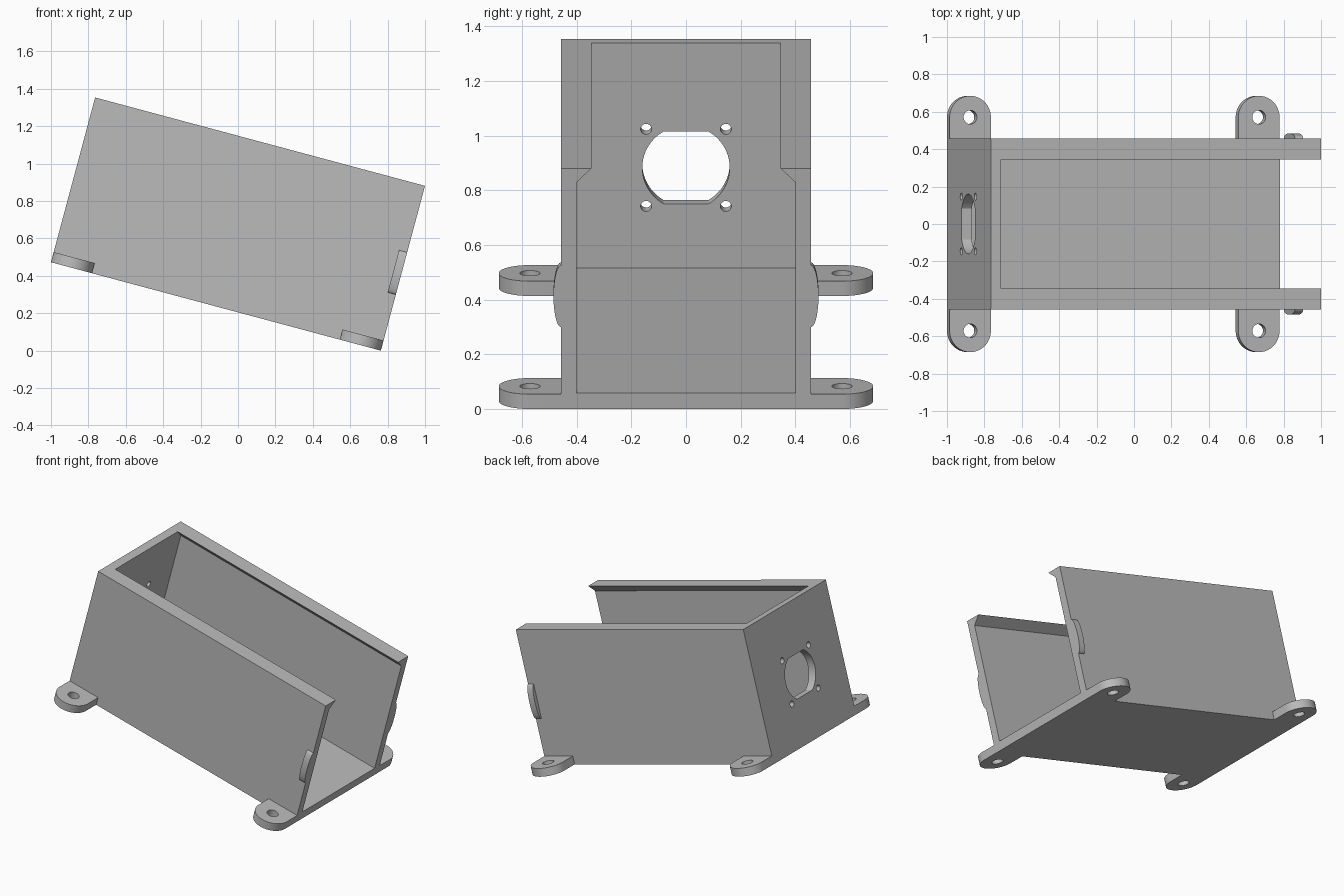
import bpy, bmesh
from math import sin, cos, pi, radians, asin

if "Cube" in bpy.data.objects:
    bpy.data.objects.remove(bpy.data.objects["Cube"], do_unlink=True)

# Box dimensions in its own untilted frame: x along the length, z from the floor up
TILT = radians(15)
LENGTH, HEIGHT, HALF_W = 1.826, 0.912, 0.457
WALL, FLOOR = 0.056, 0.06
TAB_R, TAB_HOLE = 0.114, 0.037
PORT_Z, PORT_R, PORT_FLAT = 0.44, 0.16, 0.137
SCREW, SCREW_R = 0.146, 0.02

grey = bpy.data.materials.new("plain grey")
grey.use_nodes = True
grey.diffuse_color = (0.5, 0.5, 0.5, 1)
grey.node_tree.nodes["Principled BSDF"].inputs["Base Color"].default_value = (0.5, 0.5, 0.5, 1)


def arc(cx, cy, rx, ry, start, end, n):
    angles = [start + (end - start) * i / n for i in range(n + 1)]
    return [(cx + rx * cos(a), cy + ry * sin(a)) for a in angles]


def circle(cx, cy, r, n=32):
    return arc(cx, cy, r, r, 0, 2 * pi, n)[:-1]


def prism(name, outline, lo, hi, along):
    """Extrude an outline: (y, z) points along x, or (x, y) points along z."""
    place = (lambda a, b, d: (d, a, b)) if along == "x" else (lambda a, b, d: (a, b, d))
    bm = bmesh.new()
    low = [bm.verts.new(place(a, b, lo)) for a, b in outline]
    high = [bm.verts.new(place(a, b, hi)) for a, b in outline]
    bm.faces.new(low)
    bm.faces.new(high)
    for i in range(len(low)):
        j = (i + 1) % len(low)
        bm.faces.new((low[i], low[j], high[j], high[i]))
    bmesh.ops.recalc_face_normals(bm, faces=bm.faces)
    mesh = bpy.data.meshes.new(name)
    bm.to_mesh(mesh)
    bm.free()
    mesh.materials.append(grey)
    ob = bpy.data.objects.new(name, mesh)
    bpy.context.collection.objects.link(ob)
    ob.location = (-1, 0, LENGTH * sin(TILT))
    ob.rotation_euler = (0, TILT, 0)
    return ob


def select(ob):
    bpy.ops.object.select_all(action="DESELECT")
    ob.select_set(True)
    bpy.context.view_layer.objects.active = ob


def cut(ob, cutter):
    cutter.hide_render = True
    select(ob)
    mod = ob.modifiers.new("cut", "BOOLEAN")
    mod.operation, mod.solver, mod.object = "DIFFERENCE", "EXACT", cutter
    bpy.ops.object.modifier_apply(modifier=mod.name)
    bpy.data.objects.remove(cutter, do_unlink=True)


def smooth(ob):
    select(ob)
    bpy.ops.object.shade_smooth_by_angle(angle=radians(30))


# Box open at the top and at one end, with a sloped lip under each long rim
box = prism("box_shell", [(-HALF_W, 0), (HALF_W, 0), (HALF_W, HEIGHT), (-HALF_W, HEIGHT)],
            0, LENGTH, "x")
half = [(0.40, FLOOR), (0.40, 0.859), (0.345, HEIGHT), (0.345, HEIGHT + 0.1)]
cavity = half + [(-y, z) for y, z in reversed(half)]
cut(box, prism("cavity_cutter", cavity, WALL, LENGTH + 0.1, "x"))

# Round port with flat top and bottom, and four screw holes, through the end wall
a = asin(PORT_FLAT / PORT_R)
port = (arc(0, PORT_Z, PORT_R, PORT_R, -a, a, 20)
        + arc(0, PORT_Z, PORT_R, PORT_R, pi - a, pi + a, 20))
cut(box, prism("port_cutter", port, -0.1, WALL + 0.1, "x"))
for sy in (-1, 1):
    for sz in (-1, 1):
        hole = circle(sy * SCREW, PORT_Z + sz * SCREW, SCREW_R, 24)
        cut(box, prism("screw_cutter", hole, -0.1, WALL + 0.1, "x"))
smooth(box)

for side, s in (("left", 1), ("right", -1)):
    # Rounded mounting tabs with a bolt hole
    for end, x in (("closed_end", TAB_R), ("open_end", LENGTH - TAB_R)):
        y = HALF_W + TAB_R
        outline = [(x + TAB_R, HALF_W)] + arc(x, y, TAB_R, TAB_R, 0, pi, 32) + [(x - TAB_R, HALF_W)]
        tab = prism(f"mounting_tab_{end}_{side}", [(px, s * py) for px, py in outline],
                    0, WALL, "z")
        cut(tab, prism("bolt_cutter", circle(x, s * y, TAB_HOLE), -0.1, WALL + 0.1, "z"))
        smooth(tab)

    # Curved catch on the outside of the wall at the open end
    bump = arc(HALF_W, 0.427, 0.028, 0.117, -pi / 2, pi / 2, 24)
    smooth(prism(f"catch_{side}", [(s * py, pz) for py, pz in bump],
                 LENGTH - 0.045, LENGTH, "x"))
